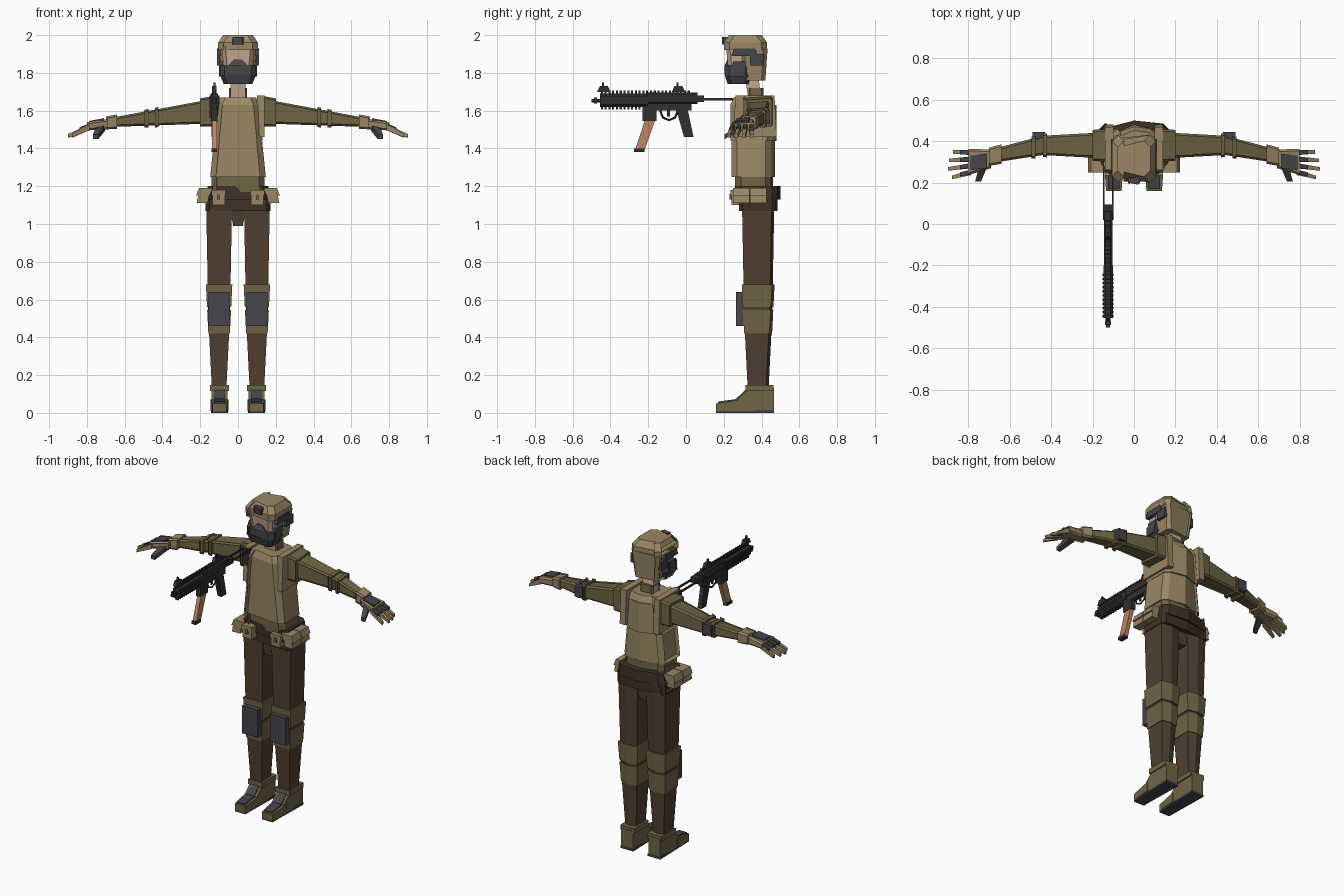
import bpy, bmesh
from math import radians
from mathutils import Vector

if "Cube" in bpy.data.objects:
    bpy.data.objects.remove(bpy.data.objects["Cube"], do_unlink=True)


def material(name, *rgb):
    colour = (*rgb, 1)
    mat = bpy.data.materials.new(name)
    mat.use_nodes = True
    mat.diffuse_color = colour
    mat.node_tree.nodes["Principled BSDF"].inputs["Base Color"].default_value = colour
    return mat


TAN = material("tan_cloth", .32, .24, .13)
OLIVE = material("olive_cloth", .16, .13, .06)
BROWN = material("dark_trousers", .08, .05, .03)
BELT = material("belt_leather", .05, .03, .02)
GREY = material("grey_pads", .06, .06, .07)
BLACK = material("gun_black", .03, .03, .03)
SKIN = material("skin", .56, .39, .28)
COPPER = material("copper_magazine", .5, .23, .13)


def outline(half_a, half_b, cut, ridge):
    """Rectangle with optional cut corners and a raised centre line on the far side."""
    corners = []
    for a, b in ((-1, -1), (1, -1), (1, 1), (-1, 1)):
        along_a = (a * (half_a - cut), b * half_b)
        along_b = (a * half_a, b * (half_b - cut))
        if not cut:
            corners.append(along_a)
        elif a * b > 0:
            corners += [along_a, along_b] if b < 0 else [along_b, along_a]
        else:
            corners += [along_a, along_b] if a > 0 else [along_b, along_a]
    if ridge:
        corners.insert(len(corners) * 3 // 4, (0, half_b + ridge))
    return corners


def loft(name, mat, axis, rings, cut=0, ridge=0, mirrored=False):
    """Each ring is (position on axis, centre a, centre b, half a, half b)."""
    bm = bmesh.new()
    loops = []
    for place, centre_a, centre_b, half_a, half_b in rings:
        loop = []
        for a, b in outline(half_a, half_b, cut, ridge):
            point = [centre_a + a, centre_b + b]
            point.insert(axis, place)
            loop.append(bm.verts.new(Vector(point)))
        loops.append(loop)
    for low, high in zip(loops, loops[1:]):
        for i in range(len(low)):
            bm.faces.new((low[i - 1], low[i], high[i], high[i - 1]))
    bm.faces.new(loops[0])
    bm.faces.new(loops[-1])
    bmesh.ops.recalc_face_normals(bm, faces=bm.faces)
    mesh = bpy.data.meshes.new(name)
    bm.to_mesh(mesh)
    bm.free()
    mesh.materials.append(mat)
    part = bpy.data.objects.new(name, mesh)
    bpy.context.collection.objects.link(part)
    if mirrored:
        part.modifiers.new("Mirror", "MIRROR").use_mirror_merge = False


def block(name, mat, x, y, z, axis=2, taper=1, shift=(0, 0), cut=0, ridge=0, at=0):
    """Tapered box. A single x is a half width about the centre; an x range is mirrored."""
    mirrored = isinstance(x, tuple)
    spans = [x if mirrored else (at - x, at + x), y, z]
    start, end = spans.pop(axis)
    (a, half_a), (b, half_b) = [((lo + hi) / 2, (hi - lo) / 2) for lo, hi in spans]
    grow_a, grow_b = taper if isinstance(taper, tuple) else (taper, taper)
    rings = [(start, a, b, half_a, half_b),
             (end, a + shift[0], b + shift[1], half_a * grow_a, half_b * grow_b)]
    loft(name, mat, axis, rings, cut, ridge, mirrored)


# Head and neck
block("neck", SKIN, x=.04, y=(.33, .4), z=(1.66, 1.8), shift=(0, -.02))
block("collar", OLIVE, x=.047, y=(.33, .41), z=(1.65, 1.72), cut=.01)
block("face", SKIN, x=.07, y=(.23, .38), z=(1.76, 1.94), taper=1.25, cut=.02)
block("mask_chin", GREY, x=.075, y=(.22, .33), z=(1.74, 1.79), taper=1.28, cut=.02)
block("mask", GREY, x=.096, y=(.205, .34), z=(1.79, 1.84), cut=.025)
block("mask_nose", GREY, x=.05, y=(.205, .25), z=(1.84, 1.87), taper=.4)
block("mask_strap", GREY, x=(.08, .1), y=(.23, .3), z=(1.78, 1.86), shift=(0, .02))
block("helmet_back", TAN, x=.085, y=(.3, .42), z=(1.76, 1.93), taper=1.2, cut=.02)
block("helmet_band", TAN, x=.106, y=(.2, .43), z=(1.92, 1.96), cut=.03)
block("helmet_crown", TAN, x=.105, y=(.2, .43), z=(1.96, 2), taper=.75, cut=.03)
block("helmet_mount", GREY, x=.03, y=(.19, .23), z=(1.95, 1.99), cut=.01)
block("ear_rail", GREY, x=(.09, .112), y=(.24, .38), z=(1.89, 1.93), taper=(1, .8))
block("ear_cup", GREY, x=(.09, .11), y=(.34, .41), z=(1.84, 1.9))

# Torso
block("vest_upper", TAN, x=.13, y=(.235, .46), z=(1.44, 1.63), taper=(.86, 1), cut=.03, ridge=.02)
block("vest_top", TAN, x=.112, y=(.235, .46), z=(1.63, 1.67), taper=.85, cut=.03, ridge=.01)
block("vest_lower", TAN, x=.147, y=(.24, .45), z=(1.25, 1.44), taper=(.87, 1), cut=.03, ridge=.02)
block("shirt_hem", OLIVE, x=.14, y=(.26, .45), z=(1.17, 1.25), cut=.03, ridge=.01)
block("shoulder_strap", TAN, x=(.1, .14), y=(.25, .48), z=(1.46, 1.68), taper=(1, .9))


def sleeve(name, mat, *stations, margin=0.0):
    """Arm section that thins towards the wrist and bends forward past the elbow."""
    rings = []
    for x in stations:
        reach = (x - .2) * 2
        y = .38 - .21 * max(0, x - .44)
        rings.append((x, y, 1.59 - reach * .055,
                      .06 - reach * .028 + margin, .06 - reach * .038 + margin))
    loft(name, mat, 0, rings, cut=.01, mirrored=True)


# Arms
sleeve("shoulder_cap", OLIVE, .12, .2, margin=.015)
sleeve("arm_sleeve", OLIVE, .19, .44, .67)
for start in (.42, .475):
    sleeve("elbow_strap", OLIVE, start, start + .02, margin=.01)
sleeve("glove_cuff", TAN, .64, .7, margin=.012)
block("elbow_pad", GREY, x=(.43, .49), y=(.41, .445), z=(1.53, 1.6))

# Hands
block("palm", TAN, x=(.69, .8), y=(.27, .36), z=(1.5, 1.555), axis=0,
      taper=(1.4, .8), shift=(-.015, -.01), cut=.01)
block("glove_back_pad", GREY, x=(.71, .79), y=(.27, .34), z=(1.545, 1.56), axis=0,
      shift=(-.01, -.015))
block("thumb", GREY, x=(.74, .768), y=(.205, .29), z=(1.45, 1.474), axis=1,
      taper=1.5, shift=(-.03, .05))
for i, tip in enumerate((.88, .9, .895, .875)):
    side = .25 + i * .032
    bend = (i * .009 - .025, -.045)
    block("finger", TAN, x=(.785, tip), y=(side - .013, side + .013), z=(1.497, 1.527),
          axis=0, taper=.65, shift=bend)
    block("knuckle_plate", GREY, x=(.795, .84), y=(side - .011, side + .011),
          z=(1.51, 1.53), axis=0, taper=.9, shift=Vector(bend) * .4)

# Belt and pouches
block("belt", BELT, x=.172, y=(.26, .485), z=(1.13, 1.2), taper=(.93, 1), cut=.03, ridge=.015)
block("hips", BELT, x=.172, y=(.28, .475), z=(1.07, 1.14), cut=.02, ridge=.01)
block("crotch", BROWN, x=.025, y=(.31, .44), z=(.99, 1.09), taper=(1.8, 1.2))
block("front_pouch", TAN, x=(.07, .135), y=(.24, .29), z=(1.1, 1.17))
block("front_pouch_flap", TAN, x=(.066, .139), y=(.235, .29), z=(1.15, 1.18))
block("front_pouch_clasp", OLIVE, x=(.094, .11), y=(.23, .24), z=(1.13, 1.16))
for front in (.25, .34):
    span = (front, front + .085)
    block("side_pouch", TAN, x=(.16, .218), y=span, z=(1.11, 1.17), shift=(-.01, 0))
    block("side_pouch_flap", TAN, x=(.15, .222), y=span, z=(1.15, 1.19), shift=(-.015, 0))

# Legs share one section rule, with wraps standing proud of it
for name, mat, low, high, margin in (("thigh", BROWN, .5, 1.08, 0), ("shin", BROWN, .13, .5, 0),
                                     ("knee_wrap_upper", OLIVE, .56, .68, .004),
                                     ("knee_wrap_lower", OLIVE, .42, .545, .004)):
    rings = []
    for z in (low, high):
        half = min(.068, .032 + z * .05) + margin
        rings.append((z, .1, .375, half, half + .01))
    loft(name, mat, 2, rings, ridge=.014, mirrored=True)
block("knee_pad_base", GREY, x=(.044, .156), y=(.28, .32), z=(.46, .64))
block("knee_pad", GREY, x=(.044, .156), y=(.265, .28), z=(.46, .64), axis=1, taper=1)

# Boots
block("boot_heel", OLIVE, x=(.055, .14), y=(.32, .465), z=(.01, .13))
block("boot_instep", OLIVE, x=(.055, .14), y=(.27, .33), z=(.01, .07), axis=1,
      taper=(1, 2), shift=(0, .03))
block("boot_toe", OLIVE, x=(.06, .135), y=(.16, .29), z=(.01, .05), axis=1,
      taper=(1.25, 1.5), shift=(0, .01))
block("boot_collar", OLIVE, x=(.047, .148), y=(.315, .462), z=(.115, .147))
block("toe_guard", GREY, x=(.07, .125), y=(.17, .28), z=(.04, .06), axis=1, shift=(0, .015))
block("lace_guard", GREY, x=(.07, .125), y=(.265, .33), z=(.06, .075), axis=1, shift=(0, .06))
block("boot_sole", GREY, x=(.06, .135), y=(.16, .467), z=(0, .015), axis=1, taper=(1.2, 1))

# Gun
GUN_X = -.125


def gun(name, x, y, z, mat=BLACK, **shape):
    block("gun_" + name, mat, x, y, z, at=GUN_X, **shape)


gun("handguard", .023, (-.455, -.2), (1.62, 1.69), axis=1, cut=.012)
gun("barrel", .01, (-.5, -.44), (1.643, 1.663), axis=1, cut=.005)
gun("muzzle_ring", .015, (-.488, -.47), (1.637, 1.669))
gun("upper_receiver", .02, (-.21, .06), (1.635, 1.695), axis=1, cut=.008)
gun("lower_receiver", .016, (-.23, .03), (1.6, 1.64))
gun("magazine_well", .017, (-.23, -.155), (1.545, 1.6))
gun("magazine", .013, (-.27, -.22), (1.39, 1.55), COPPER, taper=(1, 1.1), shift=(0, .055))
gun("magazine_base", .015, (-.276, -.22), (1.38, 1.4))
gun("grip", .014, (-.01, .04), (1.46, 1.6), taper=(1, 1.2), shift=(0, -.035))
gun("trigger", .004, (-.1, -.085), (1.57, 1.6))
bpy.ops.mesh.primitive_torus_add(major_segments=8, minor_segments=4, major_radius=.045,
                                 minor_radius=.006, location=(GUN_X, -.09, 1.595),
                                 rotation=(0, radians(90), 0))
guard = bpy.context.object
guard.name = "trigger_guard"
guard.data.materials.append(BLACK)

# Rails, sights and stock
for i in range(24):
    rear = i * .02 - .44
    tooth = (rear - .011, rear)
    gun("top_rail_tooth", .012, tooth, (1.688, 1.707))
    if i < 11:
        gun("bottom_rail_tooth", .011, tooth, (1.606, 1.625))
        gun("side_rail_teeth", .027, tooth, (1.645, 1.665))
for y in (-.44, -.045):
    gun("sight_base", .012, (y - .03, y + .04), (1.7, 1.73), taper=(1, .6))
    gun("sight_post", .005, (y - .005, y + .005), (1.72, 1.75))
for side in (-1, 1):
    block("stock_rod", BLACK, x=.004, y=(.02, .27), z=(1.655, 1.667), at=GUN_X + side * .022)
gun("stock_hinge", .026, (.04, .095), (1.645, 1.68))
gun("stock_butt", .026, (.255, .28), (1.56, 1.67))
